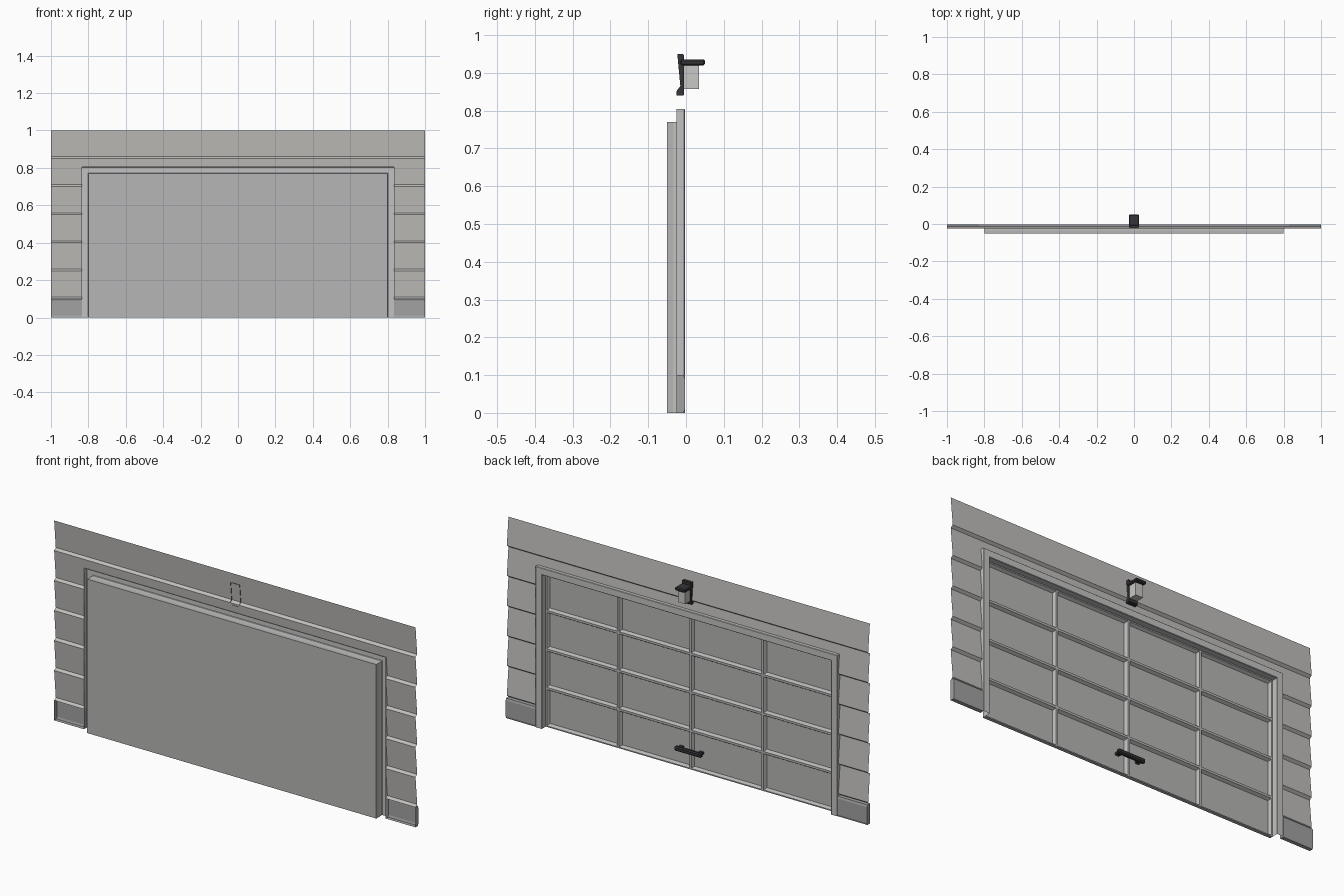
import bpy, bmesh

if "Cube" in bpy.data.objects:
    bpy.data.objects.remove(bpy.data.objects["Cube"])


def material(name, rgb):
    m = bpy.data.materials.new(name)
    m.diffuse_color = (*rgb, 1)
    m.use_nodes = True
    m.node_tree.nodes["Principled BSDF"].inputs["Base Color"].default_value = m.diffuse_color
    return m


SIDING = material("siding_grey", (0.53, 0.52, 0.50))
TRIM = material("trim_grey", (0.55, 0.545, 0.54))
DOOR = material("door_grey", (0.47, 0.47, 0.465))
BASE = material("base_grey", (0.36, 0.36, 0.36))
DARK = material("dark_metal", (0.035, 0.035, 0.04))
GLASS = material("lamp_glass", (0.58, 0.58, 0.57))


def finish(name, bm, mat):
    me = bpy.data.meshes.new(name)
    bm.to_mesh(me)
    bm.free()
    me.materials.append(mat)
    ob = bpy.data.objects.new(name, me)
    bpy.context.collection.objects.link(ob)
    return ob


def loft(name, rows, mat, caps=False):
    """Skin a list of equally long point rows."""
    bm = bmesh.new()
    vs = [[bm.verts.new(p) for p in row] for row in rows]
    for a, b in zip(vs, vs[1:]):
        for i in range(len(a) - 1):
            bm.faces.new((a[i], b[i], b[i + 1], a[i + 1]))
    if caps:
        bm.faces.new([r[0] for r in vs][::-1])
        bm.faces.new([r[-1] for r in vs])
    return finish(name, bm, mat)


def strip(name, profile, x0, x1, mat, caps=False):
    """Extrude a (y, z) profile, given bottom to top, along x."""
    return loft(name, [[(x0, y, z), (x1, y, z)] for y, z in profile], mat, caps)


def box(name, lo, hi, mat, bevel=0):
    bm = bmesh.new()
    bmesh.ops.create_cube(bm, size=1)
    for v in bm.verts:
        v.co = [l + (c + 0.5) * (h - l) for c, l, h in zip(v.co, lo, hi)]
    if bevel:
        bmesh.ops.bevel(bm, geom=bm.edges[:], offset=bevel, segments=1,
                        affect='EDGES')
    return finish(name, bm, mat)


BACK, FACE = -0.025, -0.003

# lapped siding: each board leans out to a lip at its lower edge
boards = []
for i in range(6):
    z = 0.10 + 0.15 * i
    boards += [(BACK, z), (-0.012, z + 0.01)]
boards.append((BACK, 1.0))
cut_y = -0.012 - 0.013 * (0.805 - 0.71) / 0.14
above_door = [(cut_y, 0.805)] + boards[-3:]

strip("siding_above_door", above_door, -0.835, 0.835, SIDING)
base_profile = [(BACK, 0), (-0.006, 0), (FACE, 0.01), (FACE, 0.09),
                (-0.006, 0.10), (BACK, 0.10)]
for side, x0, x1 in (("left", -1, -0.835), ("right", 0.835, 1)):
    strip("siding_" + side, boards, x0, x1, SIDING)
    strip("base_board_" + side, base_profile, x0, x1, BASE, caps=True)

# door frame: hollow channel swept around the opening, with deep reveal
DOOR_Y = -0.034
frame = [(0.835, BACK), (0.835, -0.005), (0.833, FACE), (0.802, FACE),
         (0.80, -0.005), (0.80, DOOR_Y)]
loft("door_frame", [[(h, y, 0), (h, y, h - 0.03), (-h, y, h - 0.03), (-h, y, 0)]
                    for h, y in frame], TRIM)

# door: flat at the rear, four by four recessed panels on the face
bm = bmesh.new()
n = 4
W, H = 0.80, 0.77
grid = [[bm.verts.new((-W + 2 * W * i / n, DOOR_Y, H * j / n))
         for j in range(n + 1)] for i in range(n + 1)]
panels = [bm.faces.new((grid[i][j], grid[i][j + 1], grid[i + 1][j + 1], grid[i + 1][j]))
          for i in range(n) for j in range(n)]
rim = [e for e in bm.edges if e.is_boundary]
ext = bmesh.ops.extrude_edge_only(bm, edges=rim)["geom"]
for v in ext:
    if isinstance(v, bmesh.types.BMVert):
        v.co.y = -0.05
bmesh.ops.holes_fill(bm, edges=[e for e in bm.edges if e.is_boundary], sides=0)
bmesh.ops.recalc_face_normals(bm, faces=bm.faces[:])
bmesh.ops.inset_individual(bm, faces=panels, thickness=0.008)
bmesh.ops.inset_individual(bm, faces=panels, thickness=0.012, depth=-0.014)
finish("garage_door", bm, DOOR)

# handle
box("door_handle", (-0.075, -0.030, 0.083), (0.075, -0.010, 0.105), DARK, 0.005)
for x in (-0.055, 0.055):
    box("handle_mount", (x - 0.01, -0.048, 0.088), (x + 0.01, -0.028, 0.100), DARK)

# wall lamp: hollow mounting plate hugging the boards, glass, flat cap
bm = bmesh.new()
outline = [(-0.023, 0.95), (-0.015, 0.865), (BACK, 0.852), (BACK, 0.84),
           (-0.008, 0.84), (-0.005, 0.843), (-0.005, 0.947), (-0.008, 0.95)]
l, r = [[bm.verts.new((x, y, z)) for y, z in outline] for x in (-0.025, 0.025)]
bm.faces.new(l)
bm.faces.new(r[::-1])
for i in list(range(3, 7)) + [7]:
    j = (i + 1) % 8
    bm.faces.new((l[i], r[i], r[j], l[j]))
bmesh.ops.recalc_face_normals(bm, faces=bm.faces[:])
finish("lamp_plate", bm, DARK)
box("lamp_glass", (-0.02, -0.005, 0.858), (0.02, 0.035, 0.921), GLASS)
box("lamp_cap", (-0.028, -0.016, 0.920), (0.028, 0.05, 0.936), DARK, 0.004)
